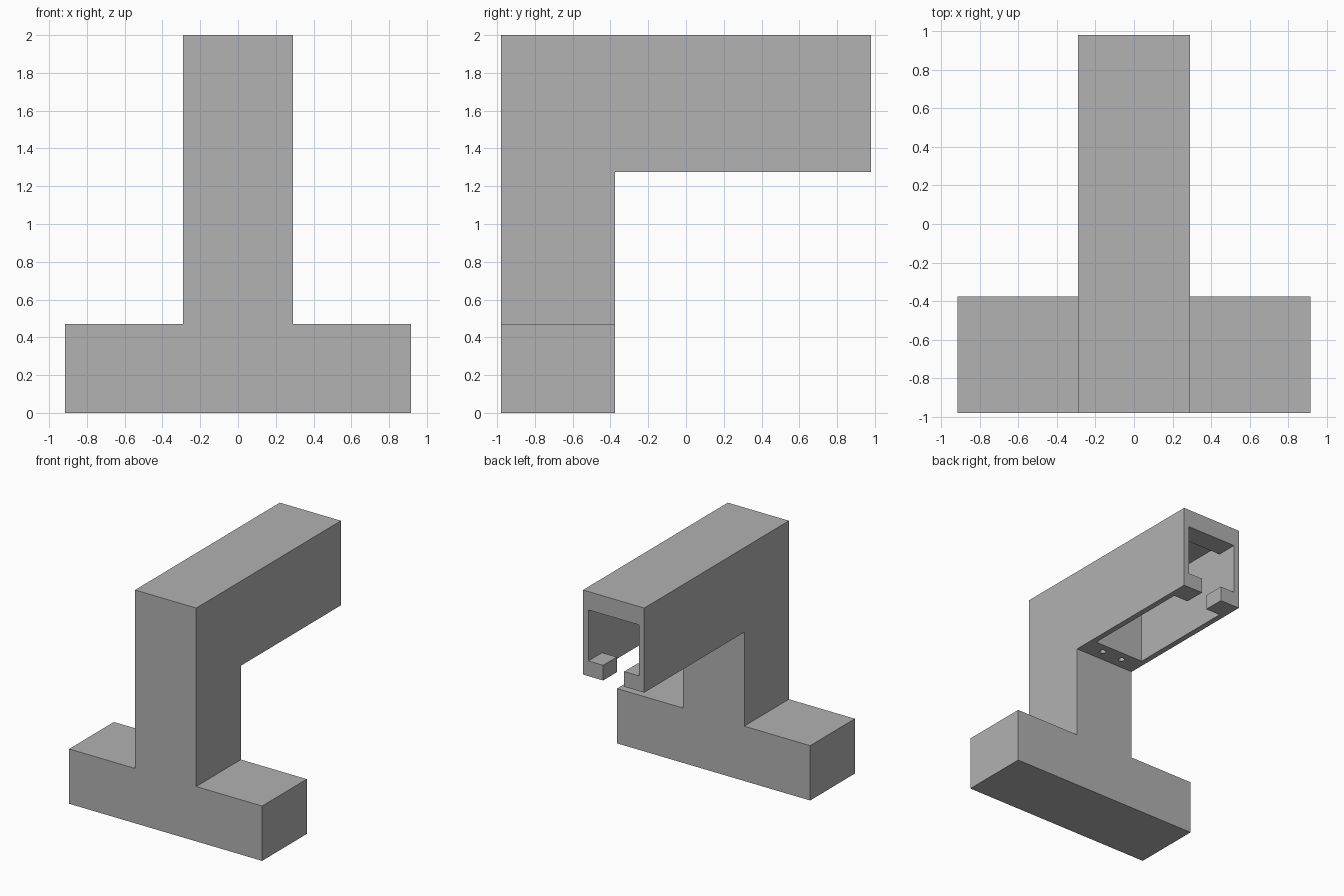
import bpy
import bmesh

if "Cube" in bpy.data.objects:
    bpy.data.objects.remove(bpy.data.objects["Cube"])

grey = bpy.data.materials.new("plain grey")
grey.use_nodes = True
grey.diffuse_color = (0.445, 0.445, 0.445, 1)
grey.node_tree.nodes["Principled BSDF"].inputs["Base Color"].default_value = grey.diffuse_color


def add_object(name, bm):
    bmesh.ops.recalc_face_normals(bm, faces=bm.faces)
    mesh = bpy.data.meshes.new(name)
    bm.to_mesh(mesh)
    bm.free()
    mesh.materials.append(grey)
    obj = bpy.data.objects.new(name, mesh)
    bpy.context.collection.objects.link(obj)
    return obj


def prism(name, half_profile, y0, y1):
    """Mirror a right-hand x/z half profile and extrude it along y."""
    outline = half_profile + [(-x, z) for x, z in reversed(half_profile)]
    bm = bmesh.new()
    face = bm.faces.new([bm.verts.new((x, y0, z)) for x, z in outline])
    extruded = bmesh.ops.extrude_face_region(bm, geom=[face])["geom"]
    verts = [v for v in extruded if isinstance(v, bmesh.types.BMVert)]
    bmesh.ops.translate(bm, verts=verts, vec=(0, y1 - y0, 0))
    return add_object(name, bm)


def box(name, half_width, y0, y1, z0, z1):
    return prism(name, [(half_width, z0), (half_width, z1)], y0, y1)


def screw_hole(name, x, y, radius, z0, z1):
    bm = bmesh.new()
    bmesh.ops.create_cone(bm, cap_ends=True, segments=24, radius1=radius,
                          radius2=radius, depth=z1 - z0)
    bmesh.ops.translate(bm, verts=bm.verts, vec=(x, y, (z0 + z1) / 2))
    return add_object(name, bm)


def combine(target, other, operation):
    """Apply a boolean and discard the helper."""
    other.hide_render = True
    mod = target.modifiers.new(operation, "BOOLEAN")
    mod.operation = operation
    mod.solver = "EXACT"
    mod.object = other
    bpy.context.view_layer.update()
    graph = bpy.context.evaluated_depsgraph_get()
    mesh = bpy.data.meshes.new_from_object(target.evaluated_get(graph))
    target.modifiers.clear()
    target.data = mesh
    bpy.data.objects.remove(other)


FRONT, COLUMN_BACK, END = -0.98, -0.375, 0.98
ARM_HALF, ARM_BOTTOM, TOP = 0.29, 1.275, 2.0
INNER, SLOT = 0.24, 0.1

# Wide foot and upright column, with the arm reaching backwards
body = prism("stand_with_arm",
             [(0.915, 0), (0.915, 0.47), (ARM_HALF, 0.47), (ARM_HALF, TOP)],
             FRONT, COLUMN_BACK)
arm = box("arm", ARM_HALF, COLUMN_BACK - 0.2, END, ARM_BOTTOM, TOP)
combine(body, arm, "UNION")

# Hollow inside the arm, open underneath
combine(body, box("cavity", INNER, -0.19, 0.795, 1.1, 1.925), "DIFFERENCE")

# End opening with a narrower slot between the two lips
mouth = prism("mouth", [(SLOT, 1.1), (SLOT, 1.405), (INNER, 1.405), (INNER, 1.843)],
              0.7, 1.1)
combine(body, mouth, "DIFFERENCE")

# Pair of screw holes under the arm
for side in (-1, 1):
    hole = screw_hole("screw_hole", side * SLOT, -0.275, 0.025, 1.2, 1.45)
    combine(body, hole, "DIFFERENCE")

# Merge coplanar leftovers into clean flat faces
bm = bmesh.new()
bm.from_mesh(body.data)
bmesh.ops.remove_doubles(bm, verts=bm.verts, dist=0.0001)
bmesh.ops.dissolve_limit(bm, angle_limit=0.01, verts=bm.verts, edges=bm.edges)
bm.to_mesh(body.data)
bm.free()
